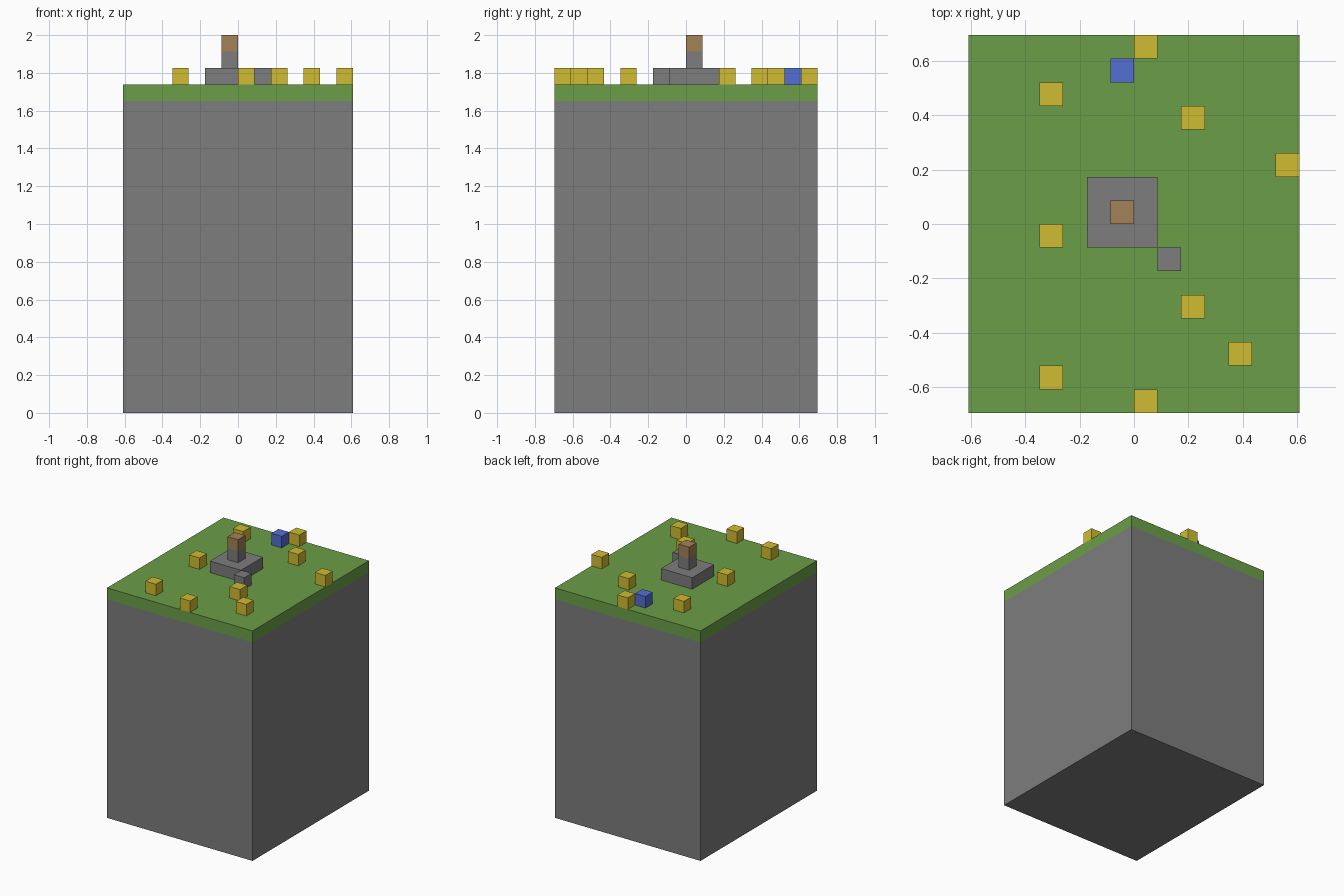
import bpy

U = 2 / 23  # edge of one block

cube = bpy.data.objects.get("Cube")
if cube:
    bpy.data.objects.remove(cube, do_unlink=True)


def linear(c):
    c /= 255
    return c / 12.92 if c <= 0.04045 else ((c + 0.055) / 1.055) ** 2.4


def material(name, *rgb):
    mat = bpy.data.materials.new(name)
    mat.use_nodes = True
    colour = (*[linear(c) for c in rgb], 1)
    mat.diffuse_color = colour
    mat.node_tree.nodes["Principled BSDF"].inputs["Base Color"].default_value = colour
    return mat


stone = material("stone grey", 125, 125, 125)
grass = material("grass green", 107, 159, 71)
yellow = material("flower yellow", 208, 188, 50)
blue = material("flower blue", 84, 110, 212)
brown = material("wood brown", 162, 130, 86)


def block(name, mat, corner, size=(1, 1, 1)):
    """Box given by its lowest corner and its size, both in block units."""
    centre = [(c + s / 2) * U for c, s in zip(corner, size)]
    bpy.ops.mesh.primitive_cube_add(size=1, location=centre)
    obj = bpy.context.object
    obj.name = name
    obj.scale = [s * U for s in size]
    bpy.ops.object.transform_apply(location=False, rotation=False, scale=True)
    obj.data.materials.append(mat)
    return obj


# Ground
block("stone_base", stone, (-7, -8, 0), (14, 16, 19))
block("grass_layer", grass, (-7, -8, 19), (14, 16, 1))

# Monument with its step
block("monument_slab", stone, (-2, -1, 20), (3, 3, 1))
block("monument_step", stone, (1, -2, 20))
block("monument_pillar", stone, (-1, 0, 21))
block("monument_cap", brown, (-1, 0, 22))

# Flowers scattered on the grass
spots = [(0, 7), (-4, 5), (2, 4), (6, 2), (-4, -1), (2, -4), (4, -6), (-4, -7), (0, -8)]
for i, (x, y) in enumerate(spots, 1):
    block(f"yellow_flower_{i}", yellow, (x, y, 20))
block("blue_flower", blue, (-1, 6, 20))
